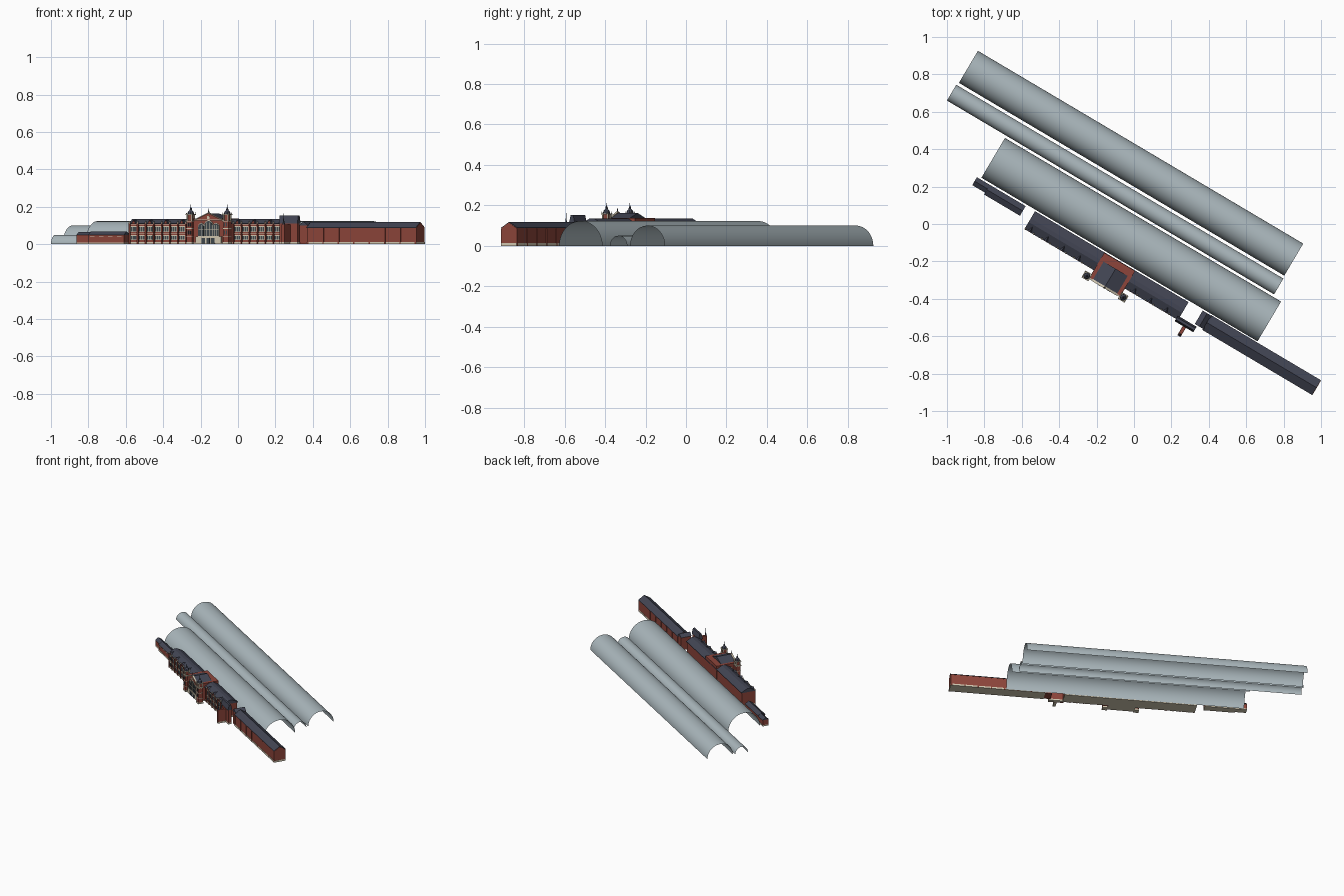
import bpy, bmesh, math
from mathutils import Matrix, Vector

if "Cube" in bpy.data.objects:
    bpy.data.objects.remove(bpy.data.objects["Cube"])

# The whole station is laid out along u (length) and v (depth), then turned
ROT = Matrix.Rotation(math.radians(-30.65), 4, 'Z')
COL = {'brick': (.27, .06, .043), 'roof': (.055, .06, .088), 'cream': (.66, .59, .45),
       'shed': (.40, .47, .50), 'glass': (.05, .065, .075)}
MATS = {}
for k, c in COL.items():
    MATS[k] = bpy.data.materials.new(k)
    MATS[k].diffuse_color = (*c, 1)
parts = {}


def part(name, mat):
    return parts.setdefault(name, (bmesh.new(), mat))[0]


def prism(name, mat, prof, axis, a, b):
    """Extrude a (side, z) profile along u or v from a to b."""
    bm = part(name, mat)
    pt = (lambda s, z, t: (t, s, z)) if axis == 'u' else (lambda s, z, t: (s, t, z))
    A = [bm.verts.new(pt(s, z, a)) for s, z in prof]
    B = [bm.verts.new(pt(s, z, b)) for s, z in prof]
    n = len(prof)
    bm.faces.new(A)
    bm.faces.new(B[::-1])
    for i in range(n):
        bm.faces.new((A[i], B[i], B[(i + 1) % n], A[(i + 1) % n]))


def box(name, mat, u0, u1, v0, v1, z0, z1):
    prism(name, mat, [(v0, z0), (v1, z0), (v1, z1), (v0, z1)], 'u', u0, u1)


def gable(name, mat, axis, a, b, s0, s1, z0, z1):
    prism(name, mat, [(s0, z0), (s1, z0), ((s0 + s1) / 2, z1)], axis, a, b)


def arch(name, mat, uc, w, z0, z1, v0, v1):
    """Round-headed panel facing the front."""
    r = w / 2
    p = [(uc - r, z0), (uc + r, z0)]
    p += [(uc + r * math.cos(t * math.pi / 8), z1 - r + r * math.sin(t * math.pi / 8)) for t in range(9)]
    prism(name, mat, p, 'v', v0, v1)


def turned(name, mat, u, v, prof, n=8):
    """Revolve an (r, z) profile around a vertical axis."""
    bm = part(name, mat)
    rings = [[bm.verts.new((u + r * math.cos(2 * math.pi * (i + .5) / n),
                            v + r * math.sin(2 * math.pi * (i + .5) / n), z))
              for i in range(n)] for r, z in prof]
    for A, B in zip(rings, rings[1:]):
        for i in range(n):
            bm.faces.new((A[i], A[(i + 1) % n], B[(i + 1) % n], B[i]))
    bm.faces.new(rings[0][::-1])
    bm.faces.new(rings[-1])


# Barrel-vaulted train sheds: open shells in separate bays
def shed(name, u0, u1, v0, v1, h):
    bm = part(name, 'shed')
    c, r, n = (v0 + v1) / 2, (v1 - v0) / 2, 32
    u = u0
    while u < u1 - 1e-4:
        e = min(u + .21, u1)
        ring = [[bm.verts.new((x, c - r * math.cos(math.pi * i / n), h * math.sin(math.pi * i / n)))
                 for i in range(n + 1)] for x in (u, e)]
        for i in range(n):
            bm.faces.new((ring[0][i], ring[1][i], ring[1][i + 1], ring[0][i + 1]))
        u = e


shed('rear_shed', -1.19, .832, .172, .371, .10)
shed('middle_shed', -1.197, .836, .058, .156, .05)
shed('front_shed', -.828, .888, -.203, .044, .123)

# Main range: walls, plinth, roof
box('main_walls', 'brick', -.488, .462, -.315, -.215, .012, .108)
box('main_plinth', 'cream', -.49, .464, -.318, -.213, 0, .012)
prism('main_roof', 'roof', [(-.322, .108), (-.211, .108), (-.211, .112), (-.255, .136), (-.278, .136),
                            (-.322, .112)], 'u', -.49, .464)


# Bays of the main front: pilasters, window frames, glass and dormers
def bays(u0, u1, count):
    w = (u1 - u0) / count
    for z in (.054, .102):
        box('string_courses', 'cream', u0, u1, -.3185, -.314, z, z + .004)
    for i in range(count + 1):
        u = u0 + i * w
        box('pilasters', 'brick', u - .004, u + .004, -.323, -.313, 0, .112)
        turned('pilaster_caps', 'cream', u, -.318, [(.006, .112), (.006, .115), (.001, .124)], 4)
    for i in range(count):
        c = u0 + (i + .5) * w
        for z0, z1 in ((.022, .048), (.064, .096)):
            box('window_frames', 'cream', c - w * .37, c + w * .37, -.319, -.314, z0, z1)
            for k in (-1, 0, 1):
                q = c + k * w * .235
                box('window_panes', 'glass', q - w * .095, q + w * .095, -.320, -.318, z0 + .003, z1 - .003)
        if i % 2 == 0:
            gable('dormer_gables', 'brick', 'v', -.322, -.30, c - .013, c + .013, .108, .127)
            gable('dormer_roofs', 'roof', 'v', -.320, -.275, c - .015, c + .015, .109, .130)


bays(-.484, -.085, 8)
bays(.160, .458, 6)

# Central pavilion with flat brick surround and a gabled roof
C = .0375
box('pavilion_body', 'brick', C - .096, C + .096, -.368, -.213, .008, .137)
box('pavilion_plinth', 'cream', C - .097, C + .097, -.373, -.212, 0, .008)
gable('pavilion_roof', 'roof', 'v', -.368, -.256, C - .078, C + .078, .136, .163)
gable('pavilion_pediment', 'brick', 'v', -.374, -.366, C - .076, C + .076, .132, .165)
for s in (-1, 1):
    prism('pediment_coping', 'cream', [(C + s * .08, .132), (C + s * .08, .136), (C, .170), (C, .166)],
          'v', -.377, -.365)
box('pavilion_cornice', 'cream', C - .092, C + .092, -.375, -.366, .128, .132)
turned('pediment_finial', 'roof', C, -.371, [(.004, .166), (.003, .176), (.0006, .190)], 6)
arch('pediment_window', 'cream', C, .016, .136, .152, -.376, -.372)
box('entrance_base', 'cream', C - .080, C + .080, -.376, -.366, .006, .042)
for k in (-1, 0, 1):
    q = C + k * .030
    box('entrance_doors', 'glass', q - .010, q + .010, -.378, -.374, .004, .033)
for k, w, top in ((-1, .034, .110), (0, .050, .124), (1, .034, .110)):
    q = C + k * .046
    arch('great_window_surrounds', 'cream', q, w + .006, .042, top + .003, -.372, -.366)
    arch('great_windows', 'glass', q, w, .045, top, -.374, -.370)
    for m in (-1, 1):
        box('great_window_mullions', 'cream', q + m * w * .17 - .001, q + m * w * .17 + .001,
            -.375, -.372, .045, top - .008)
    box('great_window_mullions', 'cream', q - w / 2, q + w / 2, -.375, -.372, .076, .079)

# Pair of towers with belfries and domes
for s in (-1, 1):
    u, v = C + s * .113, -.367
    box('tower_shafts', 'brick', u - .017, u + .017, v - .017, v + .017, .010, .126)
    for z0, z1, e in ((0, .012, .019), (.040, .044, .0185), (.082, .086, .0185), (.122, .128, .021),
                      (.156, .161, .021)):
        box('tower_bands', 'cream', u - e, u + e, v - e, v + e, z0, z1)
    for z in (.052, .094):
        for d in (-.006, .006):
            arch('tower_windows', 'glass', u + d, .007, z, z + .022, v - .0185, v - .016)
    box('belfry_cores', 'brick', u - .011, u + .011, v - .011, v + .011, .126, .157)
    for a in (-1, 1):
        for b in (-1, 1):
            x, y = u + a * .014, v + b * .014
            box('belfry_columns', 'cream', x - .003, x + .003, y - .003, y + .003, .126, .157)
            turned('tower_pinnacles', 'cream', x + a * .003, y + b * .003, [(.003, .160), (.0005, .171)], 4)
    turned('tower_domes', 'roof', u, v, [(.018, .161), (.017, .168), (.013, .176), (.007, .182), (.005, .190),
                                         (.006, .191), (.002, .197), (.0006, .213)])

# Screen wall with steep roof, fin wall and spike beside the main range
box('screen_wall', 'brick', .455, .565, -.331, -.306, 0, .112)
box('screen_plinth', 'cream', .454, .566, -.333, -.305, 0, .012)
prism('screen_roof', 'roof', [(-.336, .112), (-.302, .112), (-.312, .153), (-.326, .153)], 'u', .452, .568)
box('fin_wall', 'brick', .503, .521, -.392, -.325, .01, .105)
box('fin_wall_base', 'cream', .502, .522, -.393, -.325, 0, .012)
turned('fin_spike', 'roof', .512, -.385, [(.008, .105), (.003, .125), (.0008, .163)], 6)

# Link block
box('link_walls', 'brick', .555, .605, -.292, -.213, 0, .100)
gable('link_roof', 'roof', 'v', -.294, -.211, .552, .608, .100, .122)

# Long right wing
box('right_wing_plinth', 'cream', .604, 1.287, -.300, -.210, 0, .013)
prism('right_wing_walls', 'brick', [(-.298, .013), (-.212, .013), (-.212, .088), (-.255, .115), (-.298, .088)],
      'u', .605, 1.286)
for s in (-1, 1):
    prism('right_wing_roof', 'roof', [(-.255 + s * .046, .087), (-.255 + s * .046, .090), (-.255, .119),
                                      (-.255, .115)], 'u', .603, 1.284)
for i in range(8):
    u = .611 + i * .0956
    for v in (-.298, -.212):
        box('right_wing_pilasters', 'brick', u - .004, u + .004, v - .003, v + .003, 0, .086)

# Low left wing with a narrower end section
for a, b, v0, z, r in ((-.85, -.77, -.262, .048, .066), (-.77, -.547, -.273, .050, .069)):
    box('left_wing_walls', 'brick', a, b, v0 + .003, -.216, .01, z)
    box('left_wing_plinth', 'cream', a, b, v0 + .001, -.214, 0, .01)
    gable('left_wing_roof', 'roof', 'u', a, b, v0, -.213, z, r)
for i in range(4):
    u = -.745 + i * .056
    box('left_wing_windows', 'cream', u - .014, u + .014, -.273, -.269, .040, .044)

# Turn everything into place and make the objects
for name, (bm, mat) in parts.items():
    if not name.endswith('shed'):
        bmesh.ops.recalc_face_normals(bm, faces=bm.faces[:])
    else:
        bm.normal_update()
        if sum(f.normal.z for f in bm.faces) < 0:
            bmesh.ops.reverse_faces(bm, faces=bm.faces[:])
        for f in bm.faces:
            f.smooth = True
    bm.transform(ROT)
    me = bpy.data.meshes.new(name)
    bm.to_mesh(me)
    bm.free()
    me.materials.append(MATS[mat])
    bpy.context.collection.objects.link(bpy.data.objects.new(name, me))

for m in bpy.data.materials:
    if m.users and not m.is_grease_pencil:
        m.use_nodes = True
        m.node_tree.nodes["Principled BSDF"].inputs["Base Color"].default_value = m.diffuse_color
